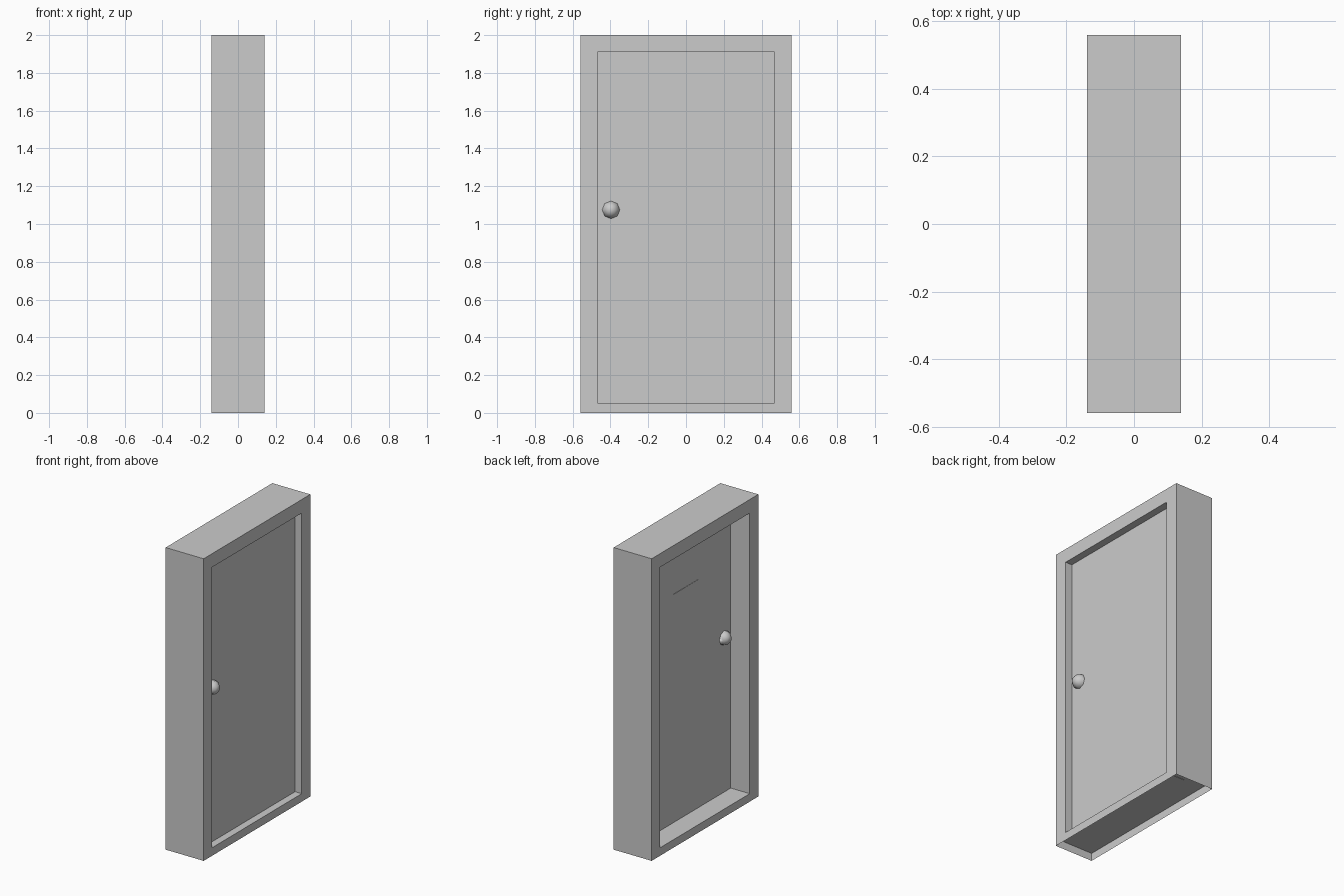
import bpy, bmesh, math
from mathutils import Matrix

cube = bpy.data.objects.get("Cube")
if cube:
    bpy.data.objects.remove(cube, do_unlink=True)

HALF_X, HALF_Y, TOP = 0.139, 0.558, 2.0
OPEN_Y, OPEN_LOW, OPEN_HIGH = 0.468, 0.053, 1.91
DOOR_BACK, DOOR_FRONT = 0.0, 0.09

grey = bpy.data.materials.new("plain_grey")
colour = (0.6, 0.6, 0.6, 1)
grey.use_nodes = True
grey.diffuse_color = colour
grey.node_tree.nodes["Principled BSDF"].inputs["Base Color"].default_value = colour


def finish(name, bm):
    mesh = bpy.data.meshes.new(name)
    bm.to_mesh(mesh)
    bm.free()
    mesh.materials.append(grey)
    obj = bpy.data.objects.new(name, mesh)
    bpy.context.collection.objects.link(obj)
    return obj


def box(name, low, high):
    bm = bmesh.new()
    bmesh.ops.create_cube(bm, size=1)
    for v in bm.verts:
        v.co = [(a + b) / 2 + c * (b - a) for a, b, c in zip(low, high, v.co)]
    return finish(name, bm)


# Door frame: rectangular ring, hollow underneath
def rectangle(bm, x, half, low, high):
    corners = [(-half, low), (half, low), (half, high), (-half, high)]
    return [bm.verts.new((x, y, z)) for y, z in corners]


bm = bmesh.new()
outer = [rectangle(bm, x, HALF_Y, 0, TOP) for x in (-HALF_X, HALF_X)]
inner = [rectangle(bm, x, OPEN_Y, OPEN_LOW, OPEN_HIGH) for x in (-HALF_X, HALF_X)]
for i in range(4):
    j = (i + 1) % 4
    for o, n in zip(outer, inner):
        bm.faces.new((o[i], o[j], n[j], n[i]))
    bm.faces.new((inner[0][i], inner[0][j], inner[1][j], inner[1][i]))
    if i > 0:  # the base side stays open
        bm.faces.new((outer[0][i], outer[0][j], outer[1][j], outer[1][i]))
bmesh.ops.recalc_face_normals(bm, faces=bm.faces)
finish("door_frame", bm)

# Underside of the sill, recessed above the floor
bm = bmesh.new()
z = OPEN_LOW - 0.002
sheet = [(-HALF_X, -HALF_Y), (-HALF_X, HALF_Y), (HALF_X, HALF_Y), (HALF_X, -HALF_Y)]
bm.faces.new([bm.verts.new((x, y, z)) for x, y in sheet])
finish("sill_underside", bm)

# Door leaf and the flat square panel on its rear
box("door_leaf", (DOOR_BACK, -OPEN_Y, OPEN_LOW - 0.004), (DOOR_FRONT, OPEN_Y, OPEN_HIGH))
box("window_panel", (DOOR_BACK - 0.002, -0.131, 1.305), (DOOR_BACK + 0.002, 0.131, 1.565))

# Half-round knobs, one on each side of the leaf
for name, x in (("front_knob", DOOR_FRONT), ("rear_knob", DOOR_BACK)):
    bm = bmesh.new()
    bmesh.ops.create_uvsphere(bm, u_segments=8, v_segments=6, radius=0.047,
                              matrix=Matrix.Rotation(math.pi / 2, 4, "Y"))
    sign = 1 if x == DOOR_FRONT else -1
    bmesh.ops.bisect_plane(bm, geom=bm.verts[:] + bm.edges[:] + bm.faces[:],
                           plane_co=(0, 0, 0), plane_no=(sign, 0, 0), clear_inner=True)
    for face in bm.faces:
        face.smooth = True
    knob = finish(name, bm)
    knob.location = (x, -0.397, 1.075)
